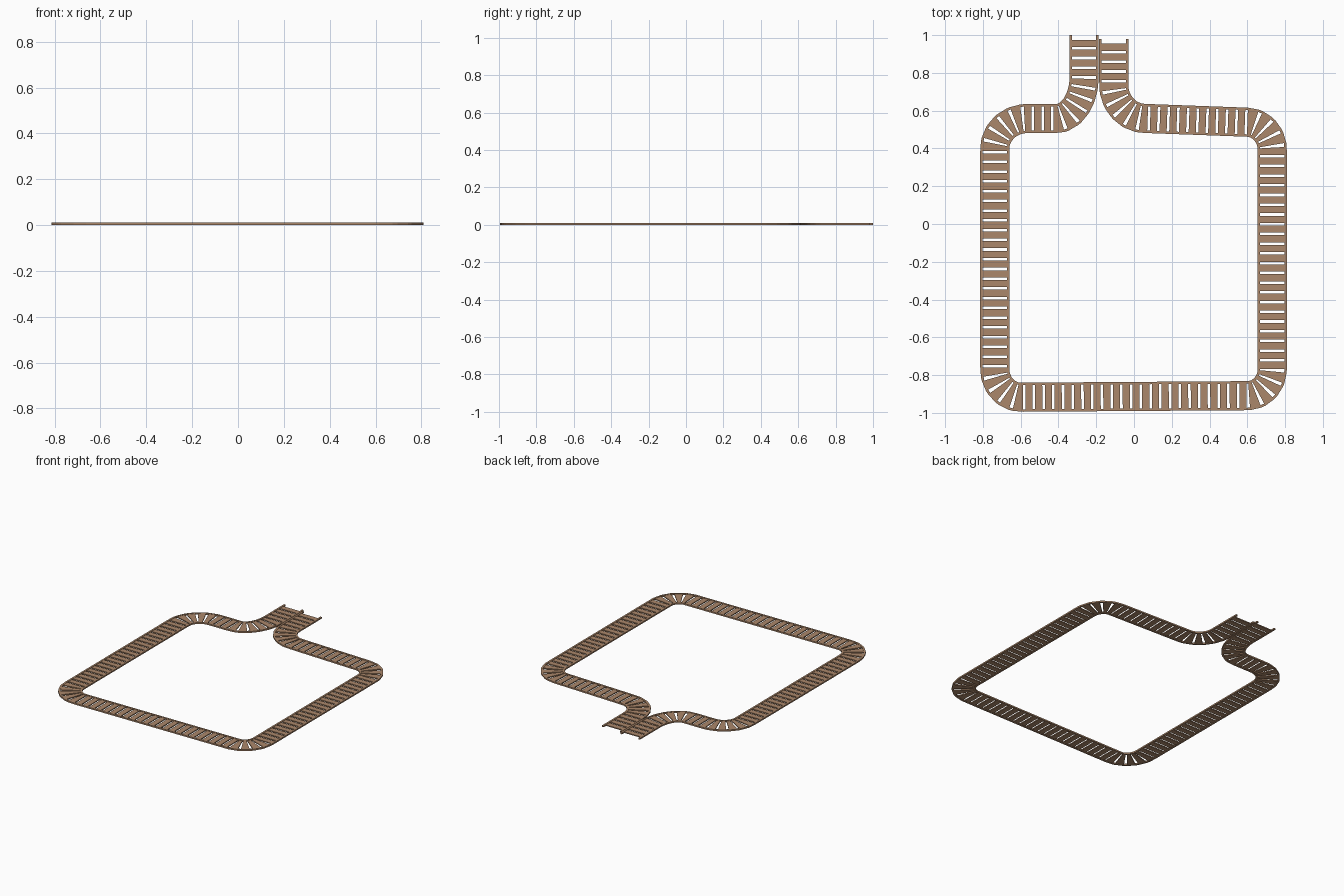
import bpy, bmesh, math
from mathutils import Vector

if "Cube" in bpy.data.objects:
    bpy.data.objects.remove(bpy.data.objects["Cube"])

HALF = 0.077      # half width of the walkway
RAIL = 0.013      # width of each edge rail
PITCH, PLANK = 0.0515, 0.038

wood = bpy.data.materials.new("brown wood")
wood.diffuse_color = (0.41, 0.245, 0.145, 1)
wood.use_nodes = True
wood.node_tree.nodes["Principled BSDF"].inputs["Base Color"].default_value = wood.diffuse_color

# centre line: start, corners (x, y, length in, length out), end
start, end = Vector((-0.264, 1.0)), Vector((-0.107, 0.98))
corners = [(-0.264, 0.558, 0.22, 0.15), (-0.737, 0.558, 0.17, 0.16),
           (-0.737, -0.918, 0.15, 0.14), (0.732, -0.908, 0.13, 0.14),
           (0.732, 0.534, 0.14, 0.13), (-0.107, 0.565, 0.16, 0.17)]


def centre_line():
    """Dense polyline with rounded corners."""
    pts = [start]
    spots = [start] + [Vector(c[:2]) for c in corners] + [end]
    for i, c in enumerate(corners, 1):
        p = spots[i]
        a = p + (spots[i - 1] - p).normalized() * c[2]
        b = p + (spots[i + 1] - p).normalized() * c[3]
        h1, h2 = a.lerp(p, 0.55), b.lerp(p, 0.55)
        for k in range(41):
            t = k / 40
            s = 1 - t
            pts.append(a * s**3 + h1 * 3 * s * s * t + h2 * 3 * s * t * t + b * t**3)
    return pts + [end]


line = centre_line()
dist = [0.0]
for a, b in zip(line, line[1:]):
    dist.append(dist[-1] + (b - a).length)
total = dist[-1]


def at(s, off):
    """Point at distance s along the line, shifted sideways by off."""
    i = 0
    while i < len(line) - 2 and dist[i + 1] < s:
        i += 1
    d = (line[i + 1] - line[i]).normalized()
    p = line[i] + d * (s - dist[i])
    return p + Vector((-d.y, d.x)) * off


def strip(bm, stations, o1, o2, z1, z2):
    """Closed bar of rectangular section running through the stations."""
    rings = []
    for s in stations:
        a, b = at(s, o1), at(s, o2)
        rings.append([bm.verts.new((p.x, p.y, z)) for p, z in
                      ((a, z1), (b, z1), (b, z2), (a, z2))])
    for r, q in zip(rings, rings[1:]):
        for k in range(4):
            bm.faces.new((r[k], r[(k + 1) % 4], q[(k + 1) % 4], q[k]))
    bm.faces.new(rings[0])
    bm.faces.new(rings[-1][::-1])


def finish(bm, name):
    bmesh.ops.recalc_face_normals(bm, faces=bm.faces)
    me = bpy.data.meshes.new(name)
    bm.to_mesh(me)
    bm.free()
    me.materials.append(wood)
    bpy.context.collection.objects.link(bpy.data.objects.new(name, me))


count = int((total - 0.012) / PITCH)
first = (total - (count - 1) * PITCH - PLANK) / 2
starts = [first + i * PITCH for i in range(count)]

# cross planks
bm = bmesh.new()
for s in starts:
    strip(bm, [s, s + PLANK], -HALF + RAIL * 0.5, HALF - RAIL * 0.5, 0.001, 0.008)
finish(bm, "walkway_planks")

# edge rails
stations = [0.0] + [v for s in starts for v in (s, s + PLANK)] + [total]
for name, side in (("inner_rail", 1), ("outer_rail", -1)):
    bm = bmesh.new()
    strip(bm, stations, side * (HALF - RAIL), side * HALF, 0.0, 0.01)
    finish(bm, name)
